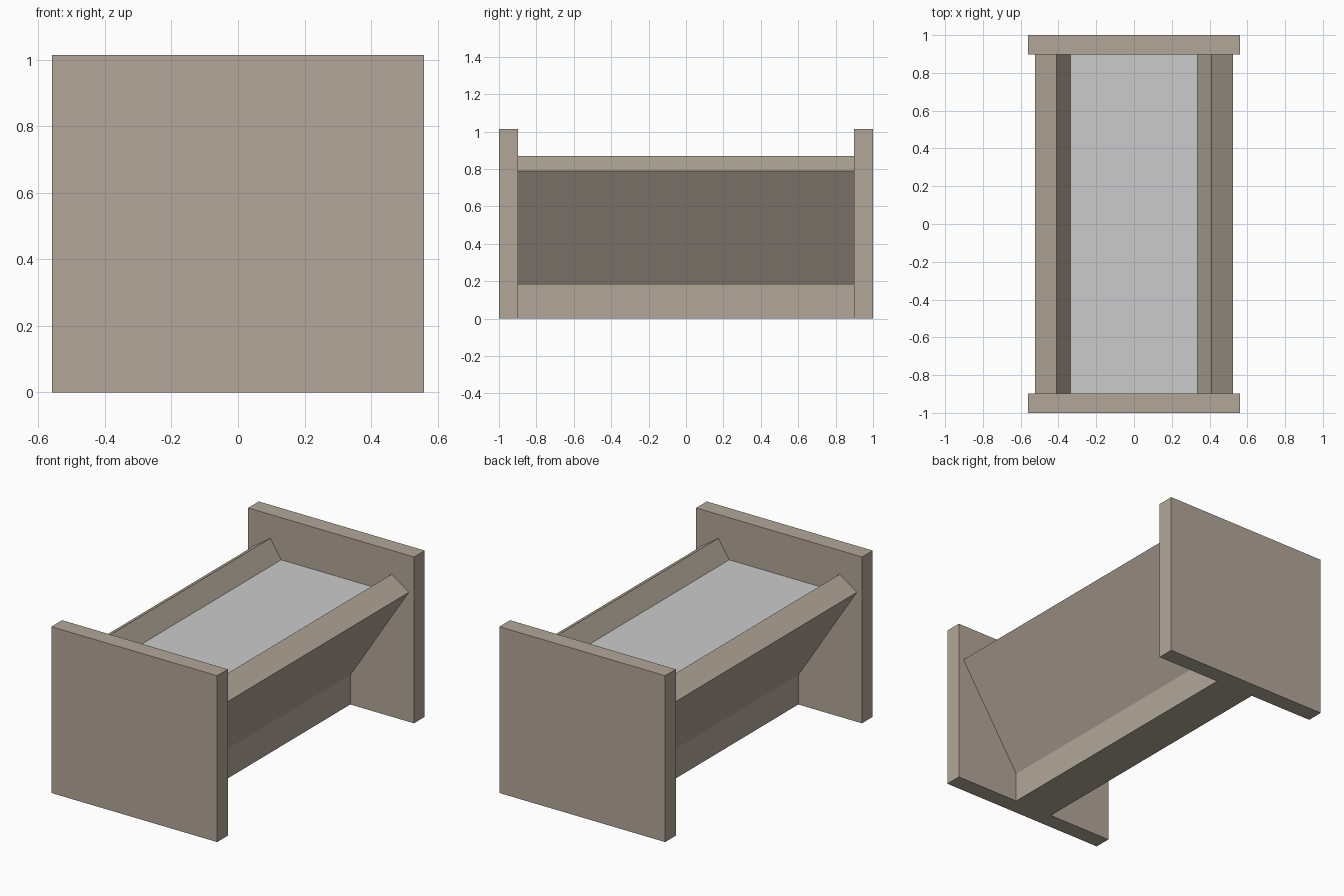
import bpy
import bmesh

if "Cube" in bpy.data.objects:
    bpy.data.objects.remove(bpy.data.objects["Cube"])

wood = bpy.data.materials.new("wood")
wood.diffuse_color = (0.45, 0.39, 0.32, 1)
wood.use_nodes = True
wood.node_tree.nodes["Principled BSDF"].inputs["Base Color"].default_value = wood.diffuse_color


def extrude_profile(name, points, y0, y1, material=None):
    """Closed x-z profile extruded along y."""
    bm = bmesh.new()
    face = bm.faces.new([bm.verts.new((x, y0, z)) for x, z in points])
    moved = bmesh.ops.extrude_face_region(bm, geom=[face])["geom"]
    verts = [g for g in moved if isinstance(g, bmesh.types.BMVert)]
    bmesh.ops.translate(bm, vec=(0, y1 - y0, 0), verts=verts)
    bmesh.ops.recalc_face_normals(bm, faces=bm.faces)
    mesh = bpy.data.meshes.new(name)
    bm.to_mesh(mesh)
    bm.free()
    if material:
        mesh.materials.append(material)
    obj = bpy.data.objects.new(name, mesh)
    bpy.context.collection.objects.link(obj)
    return obj


def mirrored(half):
    """Add the mirrored half, skipping points on the centre line."""
    return half + [(-x, z) for x, z in reversed(half) if x > 0]


HALF_X, TOP, INNER_Y = 0.56, 1.015, 0.897

# End boards
board = mirrored([(HALF_X, 0), (HALF_X, TOP)])
extrude_profile("front_board", board, -1, -INNER_Y, wood)
extrude_profile("back_board", board, INNER_Y, 1, wood)

# V-shaped trough standing on a narrow base
trough = mirrored([(0.13, 0), (0.13, 0.18), (0.525, 0.79),
                   (0.41, 0.87), (0, 0.245)])
extrude_profile("trough", trough, -INNER_Y, INNER_Y, wood)

# Filling inside the trough
filling = mirrored([(0, 0.245), (0.336, 0.758)])
extrude_profile("filling", filling, -INNER_Y, INNER_Y)
